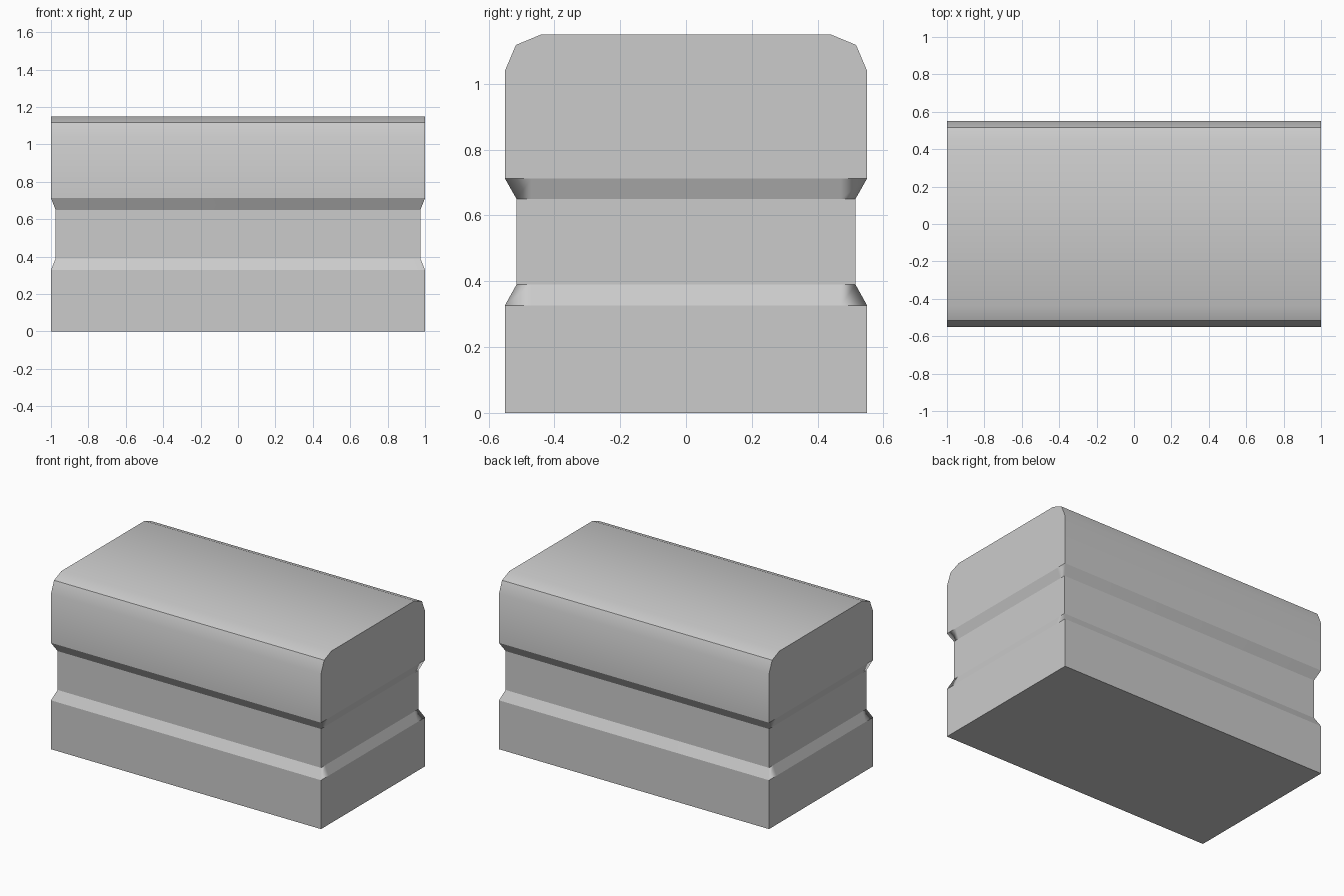
import bpy, bmesh, math

if "Cube" in bpy.data.objects:
    bpy.data.objects.remove(bpy.data.objects["Cube"])

# Horizontal rings from bottom to top: height, half length, half width
rings = [(0, 1, .55), (.327, 1, .55), (.39, .975, .515), (.65, .975, .515),
         (.712, 1, .55), (1.04, 1, .55), (1.118, 1, .517), (1.15, 1, .44)]

bm = bmesh.new()
loops = [[bm.verts.new((sx * hx, sy * hy, z))
          for sx, sy in ((-1, -1), (1, -1), (1, 1), (-1, 1))]
         for z, hx, hy in rings]

# Walls, base and top
slope_ends, slope_corners = [], []
for k, (lo, hi) in enumerate(zip(loops, loops[1:])):
    for i in range(4):
        j = (i + 1) % 4
        face = bm.faces.new((lo[i], lo[j], hi[j], hi[i]))
        if k in (1, 3) and i in (1, 3):
            slope_ends.append(face)
bm.faces.new(loops[0][::-1])
bm.faces.new(loops[-1])
for k in (1, 3):
    slope_corners += [bm.edges.get((loops[k][i], loops[k + 1][i])) for i in range(4)]

# Crisp edges everywhere except the soft shoulders and groove corners
bm.normal_update()
groove_z = {round(r[0], 3) for r in rings[1:5]}
for e in bm.edges:
    z0, z1 = (round(v.co.z, 3) for v in e.verts)
    on_rim = z0 == z1 and z0 in groove_z
    e.smooth = e in slope_corners or not (on_rim or e.calc_face_angle(0) > math.radians(30))
for f in bm.faces:
    f.smooth = True

# Short corner pieces on the end slopes of the groove
for y in (-.47, .47):
    ends = [f for f in bm.faces if abs(f.normal.x) > .5 and .2 < abs(f.normal.z) < .6]
    geom = ends + list({e for f in ends for e in f.edges}) + list({v for f in ends for v in f.verts})
    bmesh.ops.bisect_plane(bm, geom=geom, plane_co=(0, y, 0), plane_no=(0, 1, 0))

mesh = bpy.data.meshes.new("grooved_block")
bm.to_mesh(mesh)
bm.free()
block = bpy.data.objects.new("grooved_block", mesh)
bpy.context.collection.objects.link(block)

# Groove corners follow the long slopes
group = block.vertex_groups.new(name="groove")
group.add([v.index for v in mesh.vertices if .3 < v.co.z < .75], 1, 'REPLACE')
mod = block.modifiers.new("groove_normals", 'WEIGHTED_NORMAL')
mod.vertex_group = "groove"
mod.keep_sharp = True
